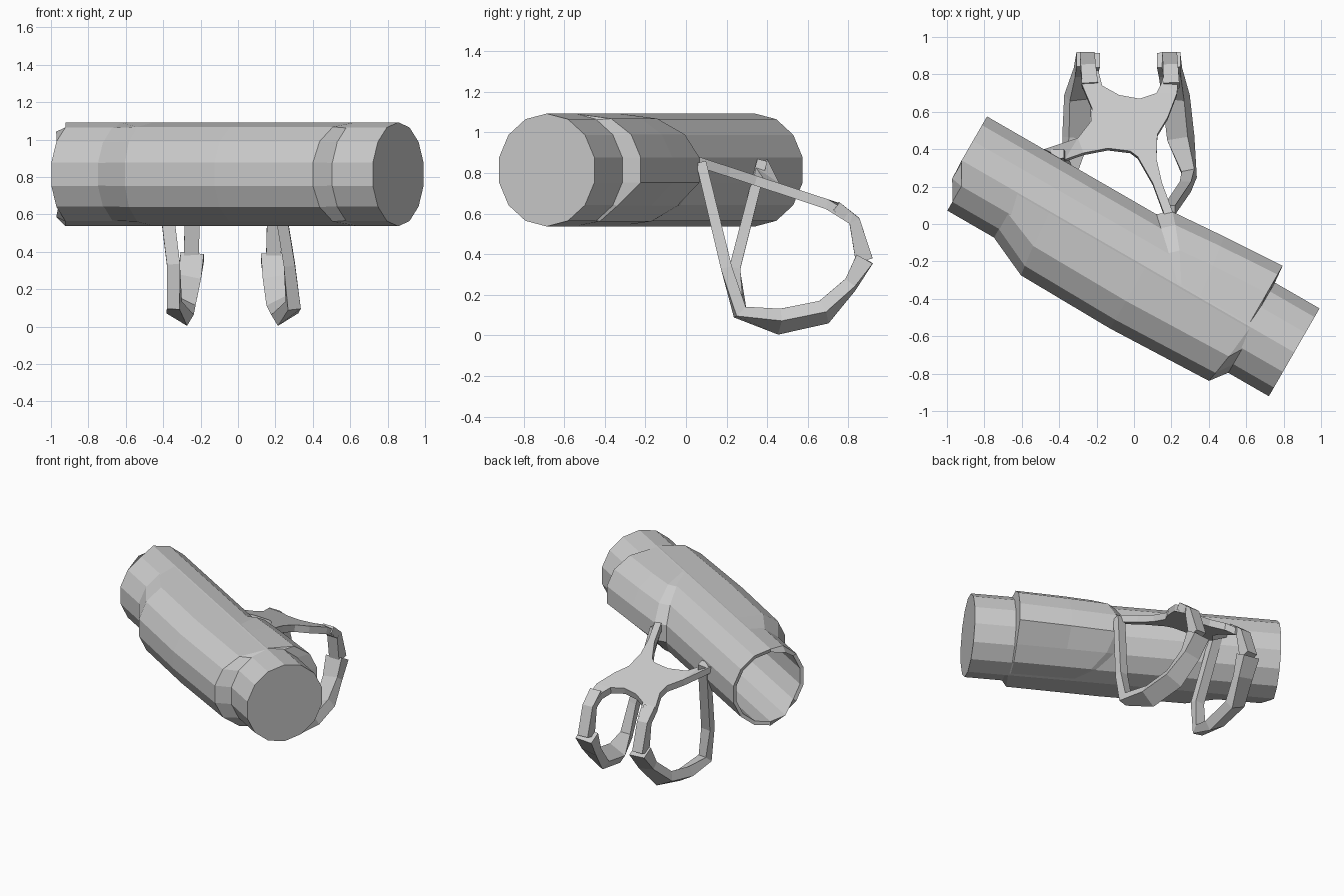
import bpy, bmesh, math
from mathutils import Vector

if "Cube" in bpy.data.objects:
    bpy.data.objects.remove(bpy.data.objects["Cube"])

N = 14                       # sides of the roll
R, CV, CZ = 0.278, -0.166, 0.815
C, S = math.cos(math.radians(30)), 0.5


def place(u, v, z):
    """Roll space (u along the axis, v across) to world."""
    return (C * u + S * v, -S * u + C * v, z)


def finish(name, bm):
    bmesh.ops.recalc_face_normals(bm, faces=bm.faces)
    me = bpy.data.meshes.new(name)
    bm.to_mesh(me)
    bm.free()
    ob = bpy.data.objects.new(name, me)
    bpy.context.collection.objects.link(ob)
    return ob


def loft(name, rings, caps=True):
    bm = bmesh.new()
    vs = [[bm.verts.new(p) for p in ring] for ring in rings]
    n = len(vs[0])
    for a, b in zip(vs, vs[1:]):
        for i in range(n):
            j = (i + 1) % n
            bm.faces.new((a[i], a[j], b[j], b[i]))
    if caps:
        bm.faces.new(vs[0])
        bm.faces.new(vs[-1])
    return finish(name, bm)


def ring(u, r, notch=0.0):
    pts = []
    for i in range(N):
        a = 2 * math.pi * i / N
        v = r * math.sin(a)
        pts.append(place(u + (notch if v < -0.12 else 0), CV + v, CZ + r * math.cos(a)))
    return pts


# Roll: closed right end, hollow left end with a notched rim
loft("roll", [ring(1.085, R), ring(-0.968, R, 0.068), ring(-0.963, R - 0.025, 0.068), ring(1.0, R - 0.025)])


# Pouches: half shells pushed outward on one side, their edges sunk into the roll wall
def pouch(name, side, stations, low=1.0):
    rings = []
    for u, push, skew in stations:
        pts = []
        for i in range(N // 2 + 1):
            a = math.pi * i / (N // 2)
            out, cz = math.sin(a), math.cos(a)
            edge = i in (0, N // 2)
            k = push * (low if cz < -0.5 else 1) * (0 if edge else min(1, 0.4 + out))
            r = R + (0.003 if push > 0 and not edge else -0.001 if edge else -0.004)
            pts.append(place(u + skew * (1 - out), CV + side * (r * out + k), CZ + r * cz))
        rings.append(pts)
    bm = bmesh.new()
    vs = [[bm.verts.new(p) for p in pts] for pts in rings]
    for a, b in zip(vs, vs[1:]):
        for i in range(N // 2):
            bm.faces.new((a[i], a[i + 1], b[i + 1], b[i]))
    ob = finish(name, bm)
    # Face the shell away from the roll axis
    axis = Vector(place(0.2, CV, CZ))
    me = ob.data
    if sum((p.center - axis).dot(p.normal) * p.area for p in me.polygons) < 0:
        me.flip_normals()


pouch("front_pouch", -1, [(-0.63, -0.004, 0), (-0.385, 0.1, -0.04), (0.17, 0.108, 0),
                          (0.765, 0.086, 0.05), (0.84, -0.004, 0)])
pouch("back_pouch", 1, [(0.06, -0.004, 0.3), (0.14, 0.052, 0.25), (0.45, 0.075, 0.05),
                        (0.80, 0.096, 0), (0.81, -0.004, 0)], 0.2)


# Yoke plate: flat sloping outline with two arms to the roll and two to the loops
outline = [(-.48, .40), (-.30, .46), (-.23, .55), (-.225, .62), (-.28, .75), (-.28, .82),
           (-.19, .82), (-.17, .74), (-.08, .69), (.03, .67), (.12, .70), (.15, .76), (.16, .82),
           (.24, .82), (.23, .70), (.18, .57), (.125, .48), (.12, .35), (.15, .22), (.22, .03),
           (.17, .03), (.10, .22), (.02, .36), (-.02, .39), (-.14, .405), (-.27, .38), (-.37, .345)]


def plate_z(x, y):
    z = 0.885 - 0.33 * (y - 0.05)
    if y > 0.75:
        z -= (y - 0.75) * 0.5
    if x < -0.3:
        z += (-0.3 - x) * 0.55
    return z


bm = bmesh.new()
top = [bm.verts.new((x, y, plate_z(x, y))) for x, y in outline]
bot = [bm.verts.new((x, y - 0.012, plate_z(x, y) - 0.047)) for x, y in outline]
for i in range(len(top)):
    j = (i + 1) % len(top)
    bm.faces.new((top[i], top[j], bot[j], bot[i]))
caps = [bm.faces.new(top), bm.faces.new(bot)]
bmesh.ops.triangulate(bm, faces=caps)
finish("yoke_plate", bm)


# Loop straps: rectangle swept along a path of (x, y, z, width, thickness, tilt)
def strap(name, path):
    rings = []
    for i, (x, y, z, w, t, tilt) in enumerate(path):
        a = Vector(path[max(i - 1, 0)][:3])
        b = Vector(path[min(i + 1, len(path) - 1)][:3])
        tan = (b - a).normalized()
        across = Vector((1, 0, tilt))
        across = (across - tan * across.dot(tan)).normalized()
        nrm = tan.cross(across) * t / 2
        across *= w / 2
        p = Vector((x, y, z))
        rings.append([p - across - nrm, p + across - nrm, p + across + nrm, p - across + nrm])
    return loft(name, rings)


# Shared side profile of the lower loop: y, z, width, thickness, tilt
profile = [(.265, .115, .07, .065, .3), (.46, .068, .13, .07, .6), (.68, .115, .13, .07, .55),
           (.81, .25, .12, .06, .2), (.878, .372, .125, .09, 0)]
upper = [(.878, .37, .08, .085, 0), (.83, .565, .08, .055, 0), (.74, .637, .085, .05, 0)]

for side, xs, ux, start in (
        ("left", (-.34, -.31, -.30, -.26, -.245), (-.25, -.245, -.235),
         [(-.41, .375, .86, .07, .05, 0), (-.345, .24, .33, .07, .055, 0)]),
        ("right", (.295, .25, .225, .195, .185), (.19, .195, .20),
         [(.19, .075, .85, .06, .05, 0), (.275, .20, .33, .06, .055, 0)])):
    k = 1 if side == "right" else -1
    lower = [(x, y, z, w, t, k * tl) for x, (y, z, w, t, tl) in zip(xs, profile)]
    strap(side + "_lower_strap", start + lower)
    strap(side + "_upper_strap", [(x,) + p for x, p in zip(ux, upper)])
